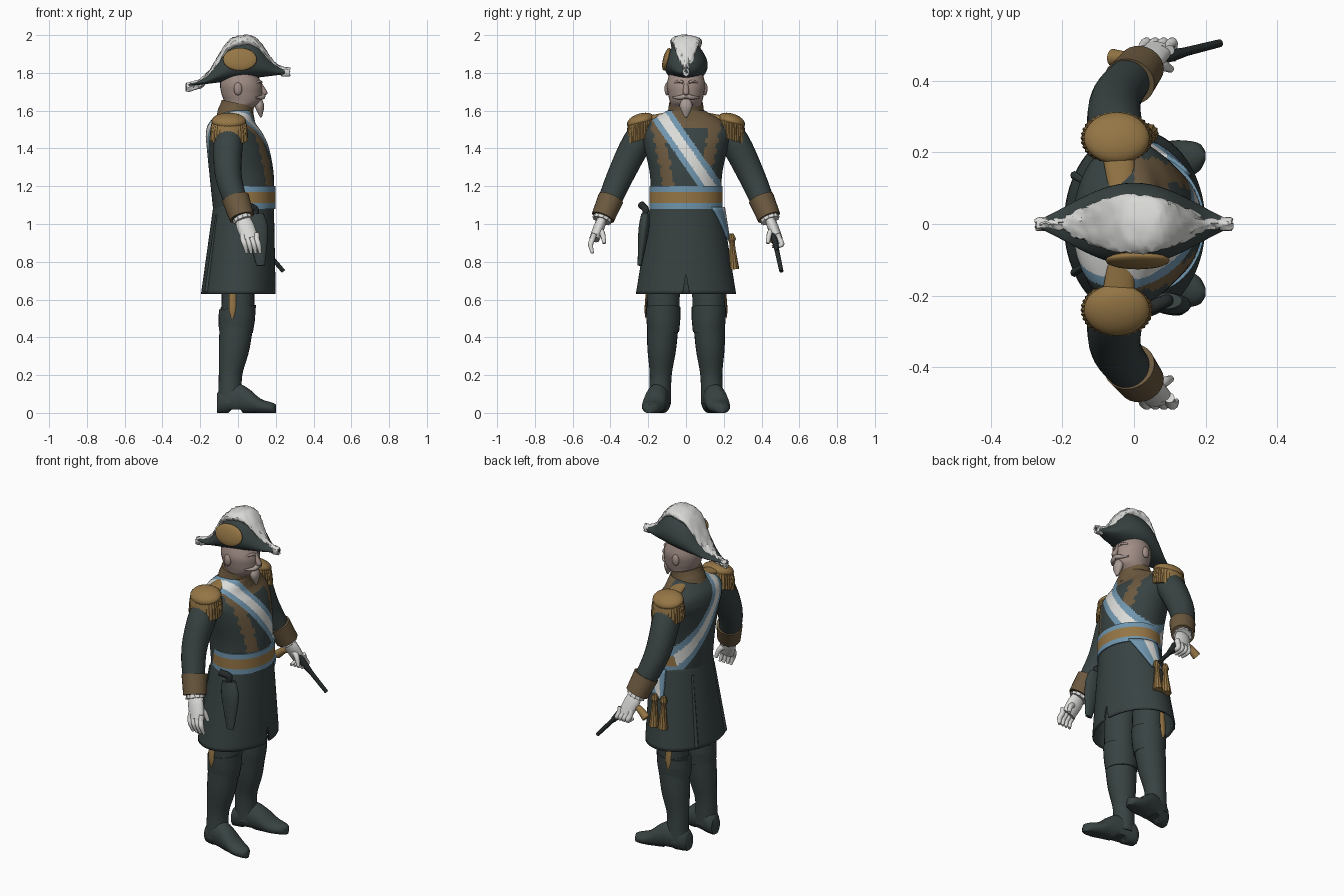
import bpy, bmesh, math, random
from mathutils import Vector

random.seed(4)
cube = bpy.data.objects.get("Cube")
if cube:
    bpy.data.objects.remove(cube)
X, Y, Z = Vector((1, 0, 0)), Vector((0, 1, 0)), Vector((0, 0, 1))
built = []


def material(name, *color):
    made = bpy.data.materials.new(name)
    made.use_nodes = True
    made.diffuse_color = (*color, 1)
    made.node_tree.nodes["Principled BSDF"].inputs["Base Color"].default_value = (*color, 1)
    return made


COAT = material("dark green cloth", .04, .055, .055)
GOLD = material("gold braid", .3, .18, .06)
BROWN = material("brown embroidery", .15, .1, .05)
BLUE = material("sky blue silk", .16, .3, .42)
WHITE = material("white", .7, .7, .68)
SKIN = material("skin", .36, .27, .24)
HAIR = material("grey hair", .4, .33, .3)
STEEL = material("dark steel", .02, .025, .025)


def finish(name, bm, materials, rule=None):
    """Turn a bmesh into an object, with materials chosen by a rule on face centres."""
    bmesh.ops.recalc_face_normals(bm, faces=bm.faces)
    if rule:
        for face in bm.faces:
            face.material_index = rule(face.calc_center_median())
    mesh = bpy.data.meshes.new(name)
    bm.to_mesh(mesh)
    bm.free()
    thing = bpy.data.objects.new(name, mesh)
    for entry in materials:
        mesh.materials.append(entry)
    bpy.context.collection.objects.link(thing)
    built.append(thing)
    return thing


def smooth_rows(rows, steps):
    """Catmull-Rom rows through the control rows."""
    last = len(rows) - 1
    result = []
    for i in range(last):
        near = [rows[max(0, min(last, i + k))] for k in (-1, 0, 1, 2)]
        for j in range(steps):
            t = j / steps
            result.append([q + t * ((r - p) + t * ((2*p - 5*q + 4*r - s) + t * (3*q - p - 3*r + s))) / 2
                           for p, q, r, s in zip(*near)])
    return result + [rows[last]]


def loft(sections, steps=5, seg=24, ref=X, axis=None, shape=None, post=None, ripple=0, caps=True):
    """Skin elliptical sections, each a centre point and two radii."""
    rows = smooth_rows([(*point, a, b) for point, a, b in sections], steps)
    centers = [Vector(row[:3]) for row in rows]
    bm, rings = bmesh.new(), []
    for i, center in enumerate(centers):
        along = axis or (centers[min(i + 1, len(rows) - 1)] - centers[max(i - 1, 0)]).normalized()
        side = (ref - along * ref.dot(along)).normalized()
        other = along.cross(side)
        ring = []
        for k in range(seg):
            c, s = math.cos(math.tau * k / seg), math.sin(math.tau * k / seg)
            if shape:
                c, s = shape(c, s)
            bump = 1 + ripple * (-1) ** k
            co = center + (side * rows[i][-2] * c + other * rows[i][-1] * s) * bump
            ring.append(bm.verts.new(post(co) if post else co))
        rings.append(ring)
    for low, high in zip(rings, rings[1:]):
        for k in range(seg):
            bm.faces.new((low[k-1], low[k], high[k], high[k-1]))
    if caps:
        bm.faces.new(rings[0])
        bm.faces.new(rings[-1])
    return bm


def limb(name, mat, points, radii, flat=1, **options):
    """Tapered tube through points; flat squashes its second radius."""
    sections = [(point, radius, radius * flat) for point, radius in zip(points, radii)]
    return finish(name, loft(sections, **options), [mat])


def column(rows, **options):
    """Upright loft from rows of height, forward offset, depth and width."""
    return loft([((x, 0, z), a, b) for z, x, a, b in rows], axis=Z, **options)


def ball(name, mat, center, size, tilt=0):
    bm = bmesh.new()
    bmesh.ops.create_uvsphere(bm, u_segments=24, v_segments=12, radius=1)
    thing = finish(name, bm, [mat])
    thing.location, thing.scale, thing.rotation_euler = center, size, (tilt, 0, 0)


# Tunic with a diagonal striped sash and embroidered lapels
torso = column([(1.06, .03, .16, .19), (1.25, .02, .17, .19), (1.4, 0, .165, .22), (1.48, -.02, .15, .235),
                (1.54, -.03, .12, .2), (1.6, 0, .08, .1)], steps=14, seg=96)
across = Vector((.0, .82, .57))
middle, sash, stripe = .793, .055, .025
for offset in (-sash, -stripe, stripe, sash):
    bmesh.ops.bisect_plane(torso, geom=torso.verts[:] + torso.edges[:] + torso.faces[:],
                           plane_co=across * (middle + offset), plane_no=across)


def tunic_rule(center):
    distance = abs(across.dot(center) - middle)
    if distance < sash:
        return 2 if distance < stripe else 1
    aside = abs(center.y)
    wave = math.sin(center.z * 110) / 160
    lapel = abs(aside - center.z / 5 + .15) < .03 + wave
    yoke = center.z > 1.5 + wave and aside < .16
    return 3 if center.x > 0 and (lapel or yoke) else 0


finish("tunic", torso, [COAT, BLUE, WHITE, BROWN], tunic_rule)

# Waist belt
belt = column([(z, .034, .164, .194) for z in (1.08, 1.11, 1.17, 1.2)], steps=1, seg=64)
finish("belt", belt, [BLUE, GOLD], lambda center: int(1.11 < center.z < 1.17))


# Coat skirt, open below, with a front vent and back pleats
def skirt_at(z):
    flare = (1.1 - z) * 2
    return z, .03 - .03 * flare, .16 + .04 * flare, .19 + .08 * flare


def skirt_point(angle, z, lift):
    z, x, depth, width = skirt_at(z)
    return Vector((x + (depth + lift) * math.cos(angle), (width + lift) * math.sin(angle), z))


def vent(co):
    if co.x > 0 and abs(co.y) < .004:
        co.z = max(co.z, .74)
    return co


skirt = finish("coat_skirt", column([skirt_at(1.1 - i * .047) for i in range(11)], steps=2, seg=96,
                                    post=vent, caps=False), [COAT])
skirt.modifiers.new("thickness", "SOLIDIFY").thickness = .01
for angle in (2.6, -2.6):
    limb("back_pleat", COAT, [skirt_point(angle, z, 0) for z in (1.05, .64)], [.006, .012], seg=8)

# Sash ribbon gathered over the hip, with tassels
bm = bmesh.new()
lines = []
for i in range(9):
    drop = i / 8
    spread = (1 - .65 * drop) / 9
    lines.append([bm.verts.new(skirt_point(.75 + .6 * drop + k * spread, 1.09 - .17 * drop, .015))
                  for k in range(10)])
for high, low in zip(lines, lines[1:]):
    for k in range(9):
        bm.faces.new((high[k], high[k+1], low[k+1], low[k])).material_index = int(4 <= k < 7)
finish("sash_tail", bm, [BLUE, WHITE]).modifiers.new("thickness", "SOLIDIFY").thickness = .015
for x in (-.02, .04):
    limb("tassel", GOLD, [Vector((x, .3 - z / 16, z)) for z in (.95, .92, .89, .76)],
         [.01, .02, .014, .028], ripple=.06)

# Holster on the other hip
holster_top = Vector((.09, -.215, 1.05))
limb("holster", COAT, [holster_top, Vector((.105, -.225, .96)), Vector((.12, -.245, .78))], [.045, .055, .022], flat=.5)
limb("holster_butt", STEEL, [holster_top, holster_top + Z * .03, holster_top + Vector((-.05, -.02, .05))],
     [.016, .018, .02])

for s, side in ((1, "_pistol_side"), (-1, "_free_side")):
    def at(x, y, z):
        return Vector((x, y * s, z))

    # Trousers, boots and stripes
    limb("trouser" + side, COAT, [at(0, .12, .5), at(0, .12, .8)], [.085, .09])
    limb("boot_shaft" + side, COAT, [at(x, .142 - z / 25, z) for z, x in
         ((.05, -.04), (.2, -.04), (.35, -.02), (.55, 0))], [.064, .062, .082, .092], flat=.94)
    limb("boot_cuff" + side, COAT, [at(z / 15 - .04, .12, z) for z in (.43, .5, .56)], [.09, .097, .098],
         flat=.93, post=lambda co: co + Z * (co.x / 5 if co.z > .5 else 0))

    def sole(co):
        co.z = max(co.z, .018 if -.045 < co.x < .02 else 0)
        return co

    foot = [(at(x, .15 + x / 5, high / 2), wide, high / 2 + .005) for x, high, wide in
            ((-.11, .1, .04), (-.08, .13, .055), (0, .15, .06), (.06, .12, .062), (.12, .07, .06),
             (.18, .05, .04), (.2, .04, .01))]
    finish("boot_foot" + side, loft(foot, ref=Y, axis=X, post=sole), [COAT])
    limb("trouser_stripe" + side, GOLD, [at(-.03, .205, .66), at(-.03, .213, .55), at(-.03, .213, .5)],
         [.018, .018, .005], flat=.35, seg=8)

    # Sleeves, cuffs and frills
    shoulder, elbow = at(-.05, .24, 1.46), at(-.05, .35, 1.25)
    wrist, knuckles = at(.02, .44, 1.035), at(.065, .485, .92)
    limb("sleeve" + side, COAT, [at(-.04, .16, 1.49), shoulder, elbow, wrist], [.06, .078, .07, .055])
    limb("cuff" + side, BROWN, [elbow.lerp(wrist, .53), wrist], [.073, .066], flat=.94)
    limb("frill" + side, WHITE, [wrist, wrist.lerp(knuckles, .15)], [.048, .05], ripple=.06)

    # Epaulettes
    pad = at(-.048, .24, 1.545)
    limb("epaulette_fringe" + side, GOLD, [pad, pad - Z * .04, pad - Z * .1], [.088, .096, .1], flat=.76, seg=72,
         axis=Z, ripple=.02, post=lambda co: co - Z * .3 * (abs(co.y) - .24))
    ball("epaulette_top" + side, GOLD, pad, (.092, .075, .04), -.3 * s)
    limb("epaulette_strap" + side, GOLD, [at(-.035, .1, 1.575), pad], [.036, .05], flat=.45, axis=Y)

    # Gloved hands, one wrapped around the grip
    limb("palm" + side, WHITE, [wrist, wrist.lerp(knuckles, .4), knuckles], [.036, .047, .043], flat=.62)
    for k in range(4):
        base = knuckles + X * (k - 1.6) * .024
        bent = base + at(.01, .02, -.03)
        tip = bent + (at(0, -.05, -.01) if s > 0 else at(.01, -.01, -.045))
        limb("finger" + side, WHITE, [base + Z * .03, base + at(0, .01, 0), bent, tip],
             [.015, .015, .014, .008], seg=10)
    thumb = wrist.lerp(knuckles, .5)
    limb("thumb" + side, WHITE, [thumb, thumb + at(.04, -.02, -.03), thumb + at(.06, -.03, -.08)],
         [.02, .015, .01], seg=10)

    # Ears, brows and moustache halves
    ball("ear" + side, SKIN, at(0, .1, 1.715), (.022, .014, .034))
    limb("brow" + side, SKIN, [at(.122, .015, 1.75), at(.112, .04, 1.755), at(.092, .065, 1.745)],
         [.008, .008, .004], seg=8)
    limb("moustache" + side, HAIR, [at(.133, 0, 1.68), at(.127, .03, 1.67), at(.095, .07, 1.67)],
         [.014, .012, .004], seg=10)

# Pistol
breech, muzzle = Vector((.06, .46, .96)), Vector((.24, .505, .75))
limb("pistol_barrel", STEEL, [breech, muzzle], [.014, .011])
limb("pistol_body", STEEL, [breech, breech.lerp(muzzle, .2), breech.lerp(muzzle, .5)], [.018, .024, .016], flat=.7)
limb("pistol_grip", GOLD, [breech, breech - X * .06, Vector((-.06, .465, .915))], [.018, .018, .024], ref=Z)

# Head, nose, beard and collar
finish("head", column([(1.56, 0, .07, .07), (1.61, 0, .08, .078), (1.645, .022, .095, .085), (1.69, .02, .108, .095),
                       (1.75, .014, .108, .1), (1.85, 0, .07, .07)], seg=32), [SKIN])
limb("nose", SKIN, [Vector((.112, 0, 1.75)), Vector((.14, 0, 1.695)), Vector((.128, 0, 1.68))],
     [.011, .016, .009], axis=Z)
limb("goatee", HAIR, [Vector((.11, 0, 1.66)), Vector((.115, 0, 1.62)), Vector((.122, 0, 1.565))],
     [.016, .024, .005], flat=1.4)
finish("collar", column([(1.545, -.02, .11, .11), (1.6, -.01, .09, .095), (1.64, 0, .086, .09)], seg=40,
                        post=lambda co: co - Z * (co.x / 5 if co.z > 1.58 else 0)), [BROWN])

# Two-pointed hat with a white plume along its ridge
body, plume = [], []
for i in range(23):
    x = (i - 11) / 40
    under = 1.77 + x / 8
    peak = 1.79 + x / 7 + math.exp(-abs(x / .15 - .13) ** 3) / 5
    width = .01 + .13 * math.cos(5.6 * x) ** 1.3
    body.append(((x, 0, (under + peak) / 2 - .008), width, (peak - under) / 2))
    plume.append(((x, 0, peak - .026), max(.017, width * .75 - .022), .034 - abs(x) / 25))
finish("hat", loft(body, steps=2, seg=36, ref=Y, axis=X, shape=lambda c, s: (c * (.78 - s / 3.6), s)), [COAT])


def ruffle(co):
    return co + Vector([random.uniform(-.004, .004) for axis in "xyz"])


finish("hat_plume", loft(plume, steps=2, ref=Y, axis=X, post=ruffle), [WHITE])
ball("hat_cockade", GOLD, (.01, -.102, 1.872), (.09, .02, .062), -.25)

# Smooth shading with crisp edges
bpy.ops.object.select_all(action="DESELECT")
for thing in built:
    thing.select_set(True)
bpy.context.view_layer.objects.active = built[0]
bpy.ops.object.shade_smooth_by_angle(angle=math.radians(45))
